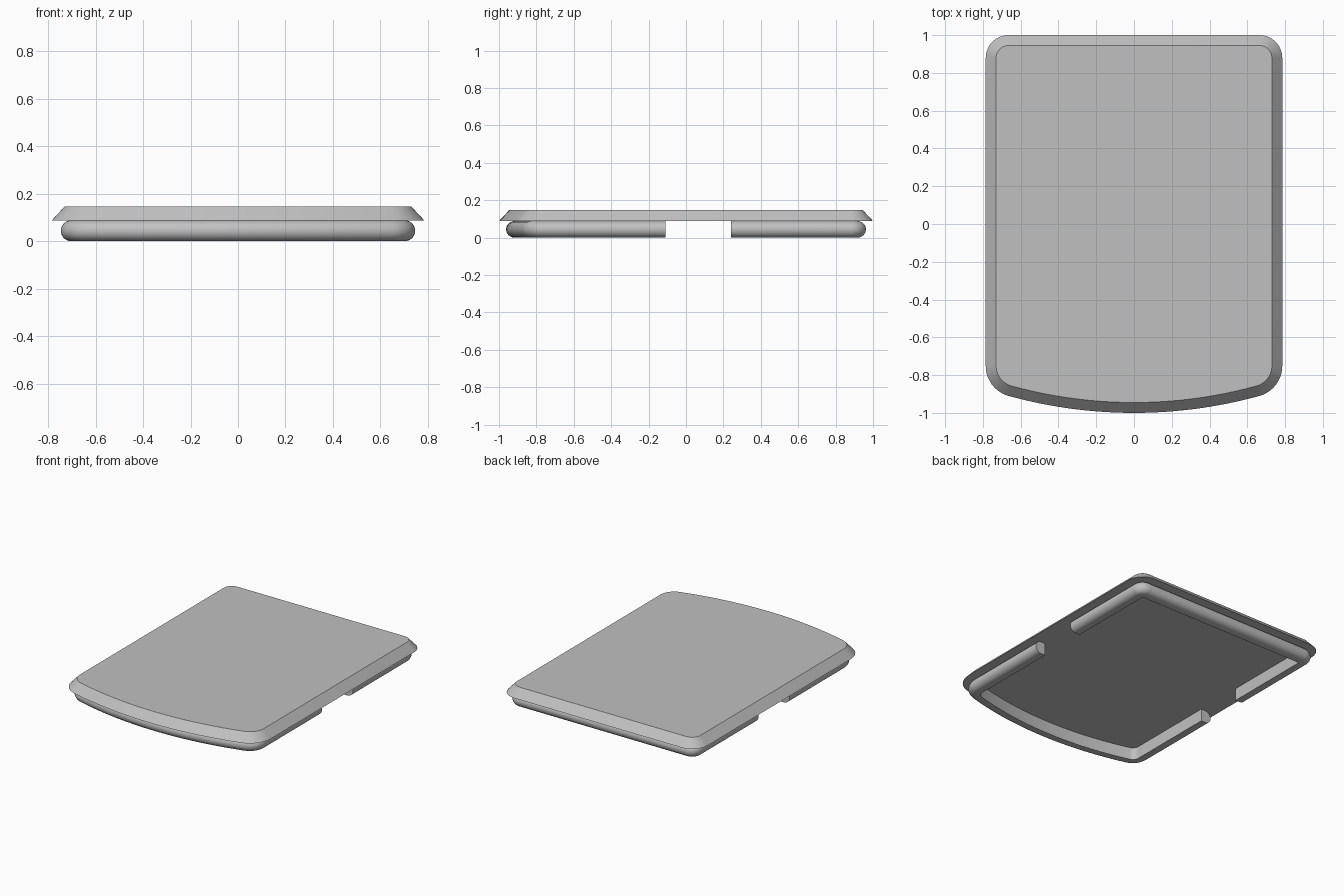
import bpy, bmesh
from math import sin, cos, pi, sqrt, atan2, radians

HALF_W, BACK = 0.785, 1.0            # outline size
BACK_R, FRONT_R = 0.12, 0.165        # corner radii
BOW_R, BOW_Y = 2.5, 1.5              # bowed front edge: radius and centre
PLATE_Z, TOP_Z = 0.088, 0.147
NOTCH = (-0.11, 0.24)                # side gaps in the rim

cube = bpy.data.objects.get("Cube")
if cube:
    bpy.data.objects.remove(cube, do_unlink=True)

grey = bpy.data.materials.new("plain grey")
grey.use_nodes = True
COLOR = (0.53, 0.53, 0.53, 1)
grey.diffuse_color = COLOR
grey.node_tree.nodes["Principled BSDF"].inputs["Base Color"].default_value = COLOR


def arc(cx, cy, r, a0, a1, n):
    steps = [a0 + (a1 - a0) * i / n for i in range(n + 1)]
    return [(cx + r * cos(a), cy + r * sin(a)) for a in steps]


def back_path(d):
    """Back corners, inset by d, from the +x side to the -x side."""
    cx, cy, r = HALF_W - BACK_R, BACK - BACK_R, BACK_R - d
    return arc(cx, cy, r, 0, pi / 2, 8) + arc(-cx, cy, r, pi / 2, pi, 8)


def front_path(d):
    """Front corners and bowed edge, inset by d, from -x to +x."""
    cx = HALF_W - FRONT_R
    cy = BOW_Y - sqrt((BOW_R - FRONT_R) ** 2 - cx ** 2)
    tilt = atan2(cx, BOW_Y - cy)
    down, r = 1.5 * pi, FRONT_R - d
    bow = arc(0, BOW_Y, BOW_R - d, down - tilt, down + tilt, 24)[1:-1]
    return (arc(-cx, cy, r, pi, down - tilt, 10) + bow
            + arc(cx, cy, r, down + tilt, 2 * pi, 10))


def finish(bm, name):
    bmesh.ops.recalc_face_normals(bm, faces=bm.faces)
    mesh = bpy.data.meshes.new(name)
    bm.to_mesh(mesh)
    bm.free()
    mesh.materials.append(grey)
    obj = bpy.data.objects.new(name, mesh)
    bpy.context.collection.objects.link(obj)
    bpy.ops.object.select_all(action='DESELECT')
    obj.select_set(True)
    bpy.context.view_layer.objects.active = obj
    bpy.ops.object.shade_smooth_by_angle(angle=radians(30))


def loft(bm, loops, closed_path, closed_section):
    """Bridge neighbouring rows of points with quads."""
    rows = [[bm.verts.new(p) for p in loop] for loop in loops]
    n, m = len(rows), len(rows[0])
    for i in range(n if closed_section else n - 1):
        a, b = rows[i], rows[(i + 1) % n]
        for j in range(m if closed_path else m - 1):
            k = (j + 1) % m
            bm.faces.new((a[j], a[k], b[k], b[j]))
    return rows


# Top plate with a sloping edge
bm = bmesh.new()
rows = loft(bm, [[(x, y, z) for x, y in back_path(d) + front_path(d)]
                 for d, z in ((0, PLATE_Z), (0.055, TOP_Z))], True, False)
for row in rows:
    bm.faces.new(row)
finish(bm, "top_plate")

# Rim section: rounded outside, flat inside, as (inset, height)
r = PLATE_Z / 2
section = [(0.038 + r - u, r + v) for u, v in arc(0, 0, r, -pi / 2, pi / 2, 12)]
section += [(0.117, PLATE_Z), (0.117, 0)]


def rim_path(d, path, y, side):
    """Extend a path along both straight sides up to the notch."""
    w = HALF_W - d
    return [(side * w, y)] + path(d) + [(-side * w, y)]


# Two U-shaped rim halves under the plate
for name, path, y, side in (("front_rim", front_path, NOTCH[0], -1),
                            ("back_rim", back_path, NOTCH[1], 1)):
    bm = bmesh.new()
    rows = loft(bm, [[(px, py, z) for px, py in rim_path(d, path, y, side)]
                     for d, z in section], False, True)
    for end in (0, -1):
        bm.faces.new([row[end] for row in rows])
    finish(bm, name)
